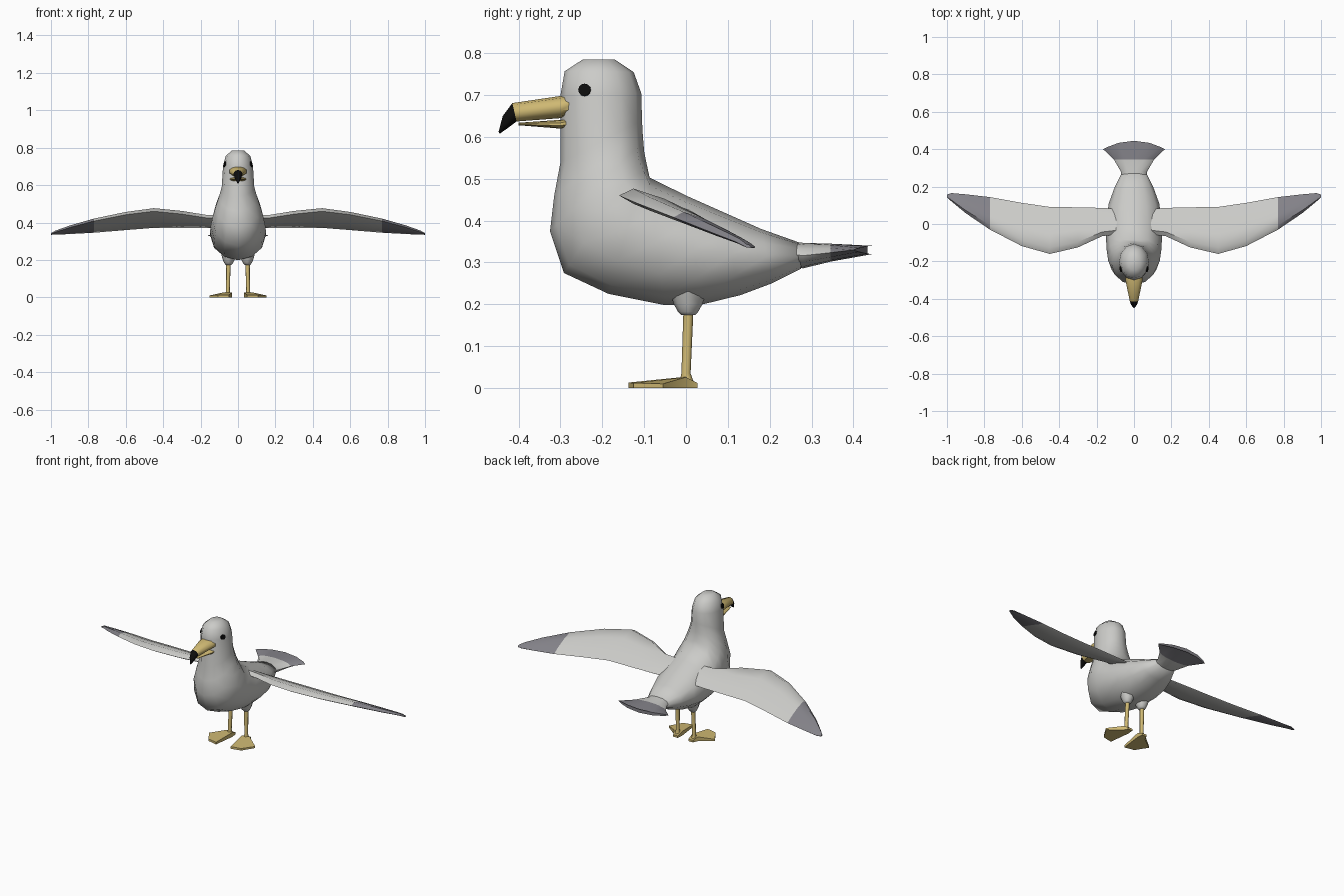
import bpy, bmesh, math
from mathutils import Vector

if "Cube" in bpy.data.objects:
    bpy.data.objects.remove(bpy.data.objects["Cube"])


def colour(name, rgb):
    m = bpy.data.materials.new(name)
    m.diffuse_color = (*rgb, 1)
    m.use_nodes = True
    m.node_tree.nodes["Principled BSDF"].inputs["Base Color"].default_value = m.diffuse_color
    return m


PALE = colour("pale grey feathers", (0.60, 0.60, 0.58))
DARK = colour("dark grey feathers", (0.23, 0.225, 0.25))
YELLOW = colour("yellow beak and legs", (0.62, 0.48, 0.17))
BLACK = colour("black", (0.004, 0.004, 0.004))


def finish(name, bm, mats, rule=None, mirror=False, angle=60):
    """Turn a bmesh into a named, coloured, smooth shaded object."""
    bmesh.ops.recalc_face_normals(bm, faces=bm.faces)
    if rule:
        for f in bm.faces:
            f.material_index = int(rule(f.calc_center_median()))
    me = bpy.data.meshes.new(name)
    bm.to_mesh(me)
    bm.free()
    for m in mats:
        me.materials.append(m)
    ob = bpy.data.objects.new(name, me)
    bpy.context.collection.objects.link(ob)
    if mirror:
        ob.modifiers.new("mirror", 'MIRROR').use_mirror_merge = False
    bpy.ops.object.select_all(action='DESELECT')
    ob.select_set(True)
    bpy.context.view_layer.objects.active = ob
    bpy.ops.object.shade_smooth_by_angle(angle=math.radians(angle))
    return ob


def loft(rings):
    """Skin a list of equal-length point rings and cap both ends."""
    bm = bmesh.new()
    vs = [[bm.verts.new(p) for p in r] for r in rings]
    n = len(vs[0])
    for a, b in zip(vs, vs[1:]):
        for i in range(n):
            j = (i + 1) % n
            bm.faces.new((a[i], a[j], b[j], b[i]))
    bm.faces.new(vs[0])
    bm.faces.new(vs[-1])
    return bm


def upright_ring(low, high, w, n=12, x=0):
    """Ellipse through two (y, z) points with half width w."""
    lo, hi = Vector((x, *low)), Vector((x, *high))
    mid, half = (lo + hi) / 2, (hi - lo) / 2
    return [mid + half * math.cos(t) + Vector((w * math.sin(t), 0, 0))
            for t in (2 * math.pi * i / n for i in range(n))]


def flat_ring(x, y, z, rx, ry, n=8):
    return [Vector((x + rx * math.cos(t), y + ry * math.sin(t), z))
            for t in (2 * math.pi * i / n for i in range(n))]


# Body, neck and head: rings swing from vertical at the tail to level at the crown
body = [((0.275, 0.285), (0.27, 0.348), 0.065),
        ((0.205, 0.25), (0.18, 0.38), 0.105),
        ((0.13, 0.222), (0.09, 0.42), 0.135),
        ((0.04, 0.20), (0.0, 0.46), 0.148),
        ((-0.05, 0.198), (-0.087, 0.503), 0.15),
        ((-0.185, 0.225), (-0.095, 0.54), 0.146),
        ((-0.292, 0.275), (-0.10, 0.565), 0.138),
        ((-0.325, 0.375), (-0.102, 0.59), 0.12),
        ((-0.315, 0.46), (-0.104, 0.615), 0.102),
        ((-0.30, 0.54), (-0.105, 0.64), 0.087),
        ((-0.30, 0.70), (-0.107, 0.705), 0.08),
        ((-0.29, 0.757), (-0.125, 0.755), 0.066),
        ((-0.247, 0.785), (-0.17, 0.785), 0.032)]
finish("body", loft([upright_ring(*r) for r in body]), [PALE], angle=70)

# Tail: flattened fan with a rounded rear edge
tail = [upright_ring((0.25, 0.29), (0.25, 0.35), 0.066),
        upright_ring((0.28, 0.286), (0.28, 0.347), 0.07),
        upright_ring((0.345, 0.302), (0.345, 0.345), 0.108),
        upright_ring((0.445, 0.32), (0.445, 0.34), 0.165)]
for p in tail[-1]:
    p.y -= 0.045 * (p.x / 0.165) ** 2
finish("tail", loft(tail), [PALE, DARK], lambda c: c.y > 0.34, angle=50)


# Wings: slanted sections given as x, leading (y, z), trailing (y, z), thickness
def wing_ring(x, lead, trail, t):
    a, b = Vector((x, *lead)), Vector((x, *trail))
    d = (b - a).normalized()
    up = Vector((0, -d.z, d.y))
    shape = [(0, 0), (0.1, 0.75), (0.4, 0.8), (0.75, 0.5),
             (1, 0.1), (0.97, -0.1), (0.5, -0.1), (0.15, -0.2)]
    return [a.lerp(b, u) + up * (t * v) for u, v in shape]


wing = [(0.09, (-0.055, 0.425), (0.08, 0.372), 0.03),
        (0.17, (-0.065, 0.425), (0.085, 0.372), 0.03),
        (0.30, (-0.125, 0.445), (0.088, 0.372), 0.034),
        (0.45, (-0.16, 0.46), (0.09, 0.372), 0.036),
        (0.60, (-0.118, 0.442), (0.112, 0.36), 0.032),
        (0.77, (-0.03, 0.408), (0.143, 0.346), 0.027),
        (0.90, (0.058, 0.373), (0.158, 0.339), 0.02),
        (0.975, (0.12, 0.349), (0.165, 0.336), 0.013),
        (1.0, (0.142, 0.338), (0.157, 0.335), 0.008)]
finish("wings", loft([wing_ring(*r) for r in wing]), [PALE, DARK],
       lambda c: c.x > 0.77, mirror=True, angle=50)

# Feathered thighs
finish("thighs", loft([flat_ring(0.05, 0.005, 0.25, 0.045, 0.05),
                       flat_ring(0.05, 0.005, 0.20, 0.031, 0.034),
                       flat_ring(0.05, 0.005, 0.182, 0.023, 0.024),
                       flat_ring(0.051, 0.005, 0.174, 0.015, 0.016)]),
       [PALE], mirror=True)

# Legs
finish("legs", loft([flat_ring(0.051, 0.006, 0.19, 0.012, 0.012),
                     flat_ring(0.054, 0.0, 0.035, 0.010, 0.011),
                     flat_ring(0.054, 0.002, 0.01, 0.015, 0.018)]),
       [YELLOW], mirror=True)

# Webbed feet: splayed fan, thick at the ankle
outline = [(0.035, 0.028), (0.032, -0.01), (0.048, -0.138), (0.108, -0.125),
           (0.152, -0.055), (0.078, 0.0), (0.065, 0.028)]
heights = [0.012, 0.026, 0.013, 0.012, 0.01, 0.026, 0.012]
finish("feet", loft([[Vector((x, y, 0)) for x, y in outline],
                     [Vector((x, y, h)) for (x, y), h in zip(outline, heights)]]),
       [YELLOW], mirror=True, angle=30)

# Upper beak with a hooked black tip
finish("upper_beak", loft([upright_ring((-0.265, 0.648), (-0.265, 0.702), 0.05, 10),
                           upright_ring((-0.30, 0.645), (-0.30, 0.698), 0.048, 10),
                           upright_ring((-0.405, 0.637), (-0.415, 0.681), 0.024, 10),
                           upright_ring((-0.425, 0.622), (-0.438, 0.65), 0.016, 10),
                           upright_ring((-0.445, 0.608), (-0.448, 0.612), 0.003, 10)]),
       [YELLOW, BLACK], lambda c: c.y < -0.40, angle=50)

# Lower beak
finish("lower_beak", loft([upright_ring((-0.265, 0.622), (-0.265, 0.65), 0.046, 10),
                           upright_ring((-0.30, 0.62), (-0.30, 0.641), 0.043, 10),
                           upright_ring((-0.40, 0.628), (-0.40, 0.634), 0.018, 10)]),
       [YELLOW], angle=50)

# Eyes: thin round plates lying on the head
bm = bmesh.new()
bmesh.ops.create_cone(bm, cap_ends=True, segments=12, radius1=0.015,
                      radius2=0.015, depth=0.009)
turn = Vector((1, -0.22, 0.2)).to_track_quat('Z', 'Y').to_matrix()
for v in bm.verts:
    v.co = turn @ v.co + Vector((0.0695, -0.242, 0.712))
finish("eyes", bm, [BLACK], mirror=True, angle=30)
